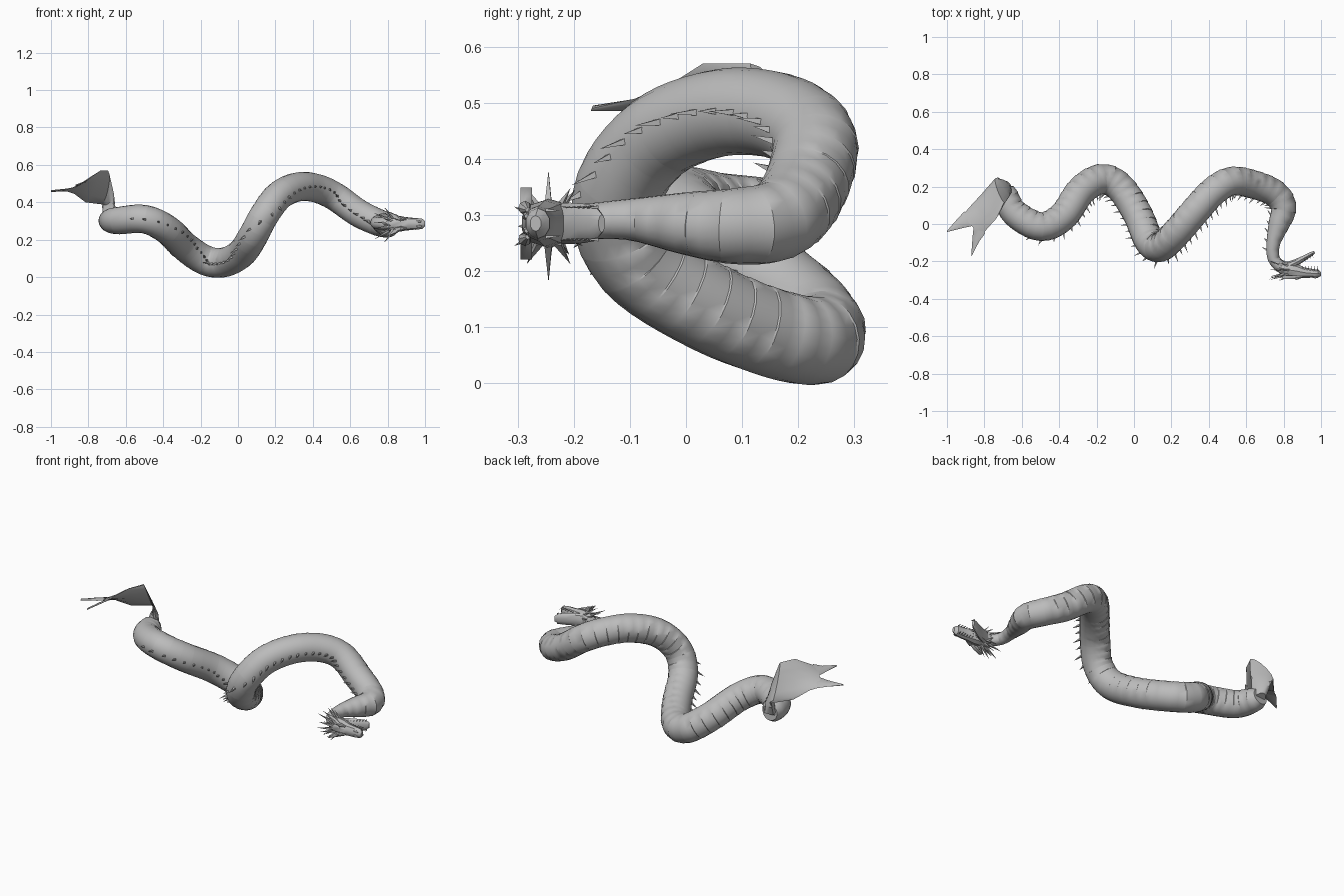
import bpy, bmesh, math
from mathutils import Vector as V

if "Cube" in bpy.data.objects:
    bpy.data.objects.remove(bpy.data.objects["Cube"])

skin = bpy.data.materials.new("grey_skin")
skin.use_nodes = True
GREY = (0.5, 0.5, 0.5, 1)
skin.diffuse_color = GREY
skin.node_tree.nodes["Principled BSDF"].inputs["Base Color"].default_value = GREY


def finish(name, bm, angle=40):
    bmesh.ops.recalc_face_normals(bm, faces=bm.faces)
    mesh = bpy.data.meshes.new(name)
    bm.to_mesh(mesh)
    bm.free()
    mesh.materials.append(skin)
    ob = bpy.data.objects.new(name, mesh)
    bpy.context.collection.objects.link(ob)
    bpy.ops.object.select_all(action='DESELECT')
    ob.select_set(True)
    bpy.context.view_layer.objects.active = ob
    bpy.ops.object.shade_smooth_by_angle(angle=math.radians(angle))


def skin_rings(bm, rings):
    """Join rings of points into a closed tube."""
    rows = [[bm.verts.new(p) for p in ring] for ring in rings]
    n = len(rows[0])
    for a, b in zip(rows, rows[1:]):
        for i in range(n):
            j = (i + 1) % n
            bm.faces.new((a[i], a[j], b[j], b[i]))
    bm.faces.new(rows[0])
    bm.faces.new(rows[-1])


def oval(c, w, h, n=12):
    c, w, h = V(c), V(w), V(h)
    return [c + w * math.cos(k * math.tau / n) + h * math.sin(k * math.tau / n)
            for k in range(n)]


def spike(bm, base, tip, r, n=4):
    base, tip = V(base), V(tip)
    d = (tip - base).normalized()
    a = d.orthogonal().normalized() * r
    ring = [bm.verts.new(p) for p in oval(base, a, d.cross(a), n)]
    top = bm.verts.new(tip)
    for i in range(n):
        bm.faces.new((ring[i], ring[(i + 1) % n], top))
    bm.faces.new(ring)


# Body centre line from tail to neck: x, y, z, radius
PATH = [(-.69, .2, .305, .045), (-.685, .16, .302, .062), (-.64, .06, .302, .073),
        (-.5, -.015, .31, .076), (-.38, .04, .255, .078), (-.28, .18, .16, .079),
        (-.17, .24, .088, .08), (-.07, .19, .08, .079), (.02, .05, .13, .079),
        (.08, -.09, .22, .079), (.14, -.125, .33, .078), (.22, -.055, .435, .078),
        (.32, .06, .482, .078), (.42, .17, .475, .077), (.52, .228, .43, .076),
        (.64, .21, .345, .075), (.75, .165, .292, .072), (.8, .09, .28, .068),
        (.775, 0, .285, .056), (.745, -.1, .292, .037), (.745, -.18, .288, .032),
        (.785, -.23, .285, .032), (.83, -.245, .285, .03)]


def spline(points, steps=14):
    pts = [V(p) for p in points]
    pts = [pts[0] * 2 - pts[1]] + pts + [pts[-1] * 2 - pts[-2]]
    out = []
    for a, b, c, d in zip(pts, pts[1:], pts[2:], pts[3:]):
        for k in range(steps):
            t = k / steps
            out.append((b * 2 + (c - a) * t + (a * 2 - b * 5 + c * 4 - d) * t * t
                        + (b * 3 - a - c * 3 + d) * t ** 3) / 2)
    return out + [pts[-2]]


line = spline(PATH)
dist = [0]
for a, b in zip(line, line[1:]):
    dist.append(dist[-1] + (b - a).xyz.length)
LENGTH = dist[-1]


def frame(s):
    """Centre, tangent, back direction, side direction and radius at length s."""
    i = max(k for k in range(len(line) - 1) if dist[k] <= s)
    p = line[i].lerp(line[i + 1], (s - dist[i]) / (dist[i + 1] - dist[i]))
    lo, hi = max(i - 2, 0), min(i + 3, len(line) - 1)
    t = (line[hi].xyz - line[lo].xyz).normalized()
    # The back rolls downward a little where the body climbs out of its low bend
    back = t.cross(V((0, 0, 1))).normalized()
    back.z -= .5 * math.exp(-((p.x - .04) / .09) ** 2)
    back = (back - t * back.dot(t)).normalized()
    return p.xyz, t, back, back.cross(t), p.w


# Body with overlapping belly plates
SIDES, RIBS = 20, 52
rings = []
for k in range(RIBS):
    for f, lift in ((0, 0), (.48, .02), (.95, .04)):
        c, t, back, side, r = frame((k + f) / RIBS * LENGTH)
        ring = []
        for i in range(SIDES):
            a = i * math.tau / SIDES
            belly = max(0, -math.cos(a) - .25) ** .5
            ring.append(c + (back * math.cos(a) + side * math.sin(a)) * r * (1 + lift * belly))
        rings.append(ring)
bm = bmesh.new()
skin_rings(bm, rings)
finish("body", bm)

# Back spines leaning towards the tail
bm = bmesh.new()
COUNT = 54
for k in range(COUNT):
    f = .1 + .86 * k / COUNT
    c, t, back, side, r = frame(f * LENGTH)
    size = (.018 + .02 * math.sin(math.pi * f)) * (1.15 if k % 2 else .8)
    base = c + back * r * .95
    spike(bm, base, base + back * size - t * size * .55, .008)
finish("back_spines", bm, 20)

# Tail stalk opening into a broad, steeply tilted fin
bm = bmesh.new()
skin_rings(bm, [oval(*row) for row in (
    ((-.688, .185, .29), (-.035, 0, 0), (0, -.045, -.02)),
    ((-.69, .2, .36), (-.035, .015, -.005), (.01, -.038, 0)),
    ((-.695, .2, .42), (-.025, .045, -.035), (.02, -.02, -.01)),
    ((-.715, .18, .48), (-.02, .065, -.09), (.02, -.015, -.013)),
    ((-.775, .095, .485), (-.04, .065, -.085), (.012, -.01, -.008)),
    ((-.83, .035, .49), (-.045, .06, -.045), (.004, -.004, -.009)),
    ((-.868, -.01, .484), (-.05, .055, -.025), (.001, -.001, -.003)))])
finish("tail_fin", bm)

# Forked tail lobes
bm = bmesh.new()
for rows in (
    (((-.875, .03, .472), (-.033, .036, -.015)), ((-.925, .005, .466), (-.017, .025, -.006)),
     ((-1, -.04, .46), (0, .003, 0))),
    (((-.825, -.02, .505), (-.03, .03, -.02)), ((-.845, -.08, .497), (-.018, .012, -.01)),
     ((-.868, -.168, .49), (-.002, 0, 0)))):
    skin_rings(bm, [oval(c, w, (0, -.002, -.005), 8) for c, w in rows])
finish("tail_lobes", bm)


# Head lies on its side: top of the skull faces -y, its width runs along z
def head_part(name, rows, lean=0, n=10):
    bm = bmesh.new()
    skin_rings(bm, [oval((x, y, .285), (0, 0, s), (lean * u, u, 0), n) for x, y, u, s in rows])
    finish(name, bm, 35)


head_part("skull", [(.775, -.232, .032, .032), (.82, -.244, .045, .044), (.87, -.252, .042, .041),
                    (.91, -.26, .03, .033), (.955, -.264, .024, .031), (.985, -.264, .022, .027),
                    (1, -.268, .01, .014)])
head_part("lower_jaw", [(.82, -.228, .024, .036), (.865, -.207, .018, .037),
                        (.91, -.182, .013, .035), (.945, -.162, .011, .031),
                        (.965, -.15, .006, .016)], -.5)

# Teeth, brows, nostrils, cheek frills and crown spikes, mirrored across the head
teeth, features, crown = bmesh.new(), bmesh.new(), bmesh.new()
for m in (-1, 1):
    for k in range(6):
        x = .9 + k * .016
        spike(teeth, (x, -.25, .285 + m * .024), (x + .003, -.222, .285 + m * .022), .004)
        x, y = .88 + k * .014, -.196 + k * .0078
        spike(teeth, (x, y, .285 + m * .029), (x + .01, y - .024, .285 + m * .028), .004)
    # Brows
    skin_rings(features, [oval((x, y, .285 + m * z), (0, 0, r), (0, r, 0), 8)
                          for x, y, z, r in ((.84, -.28, .028, .006), (.87, -.287, .028, .012),
                                             (.9, -.282, .024, .004))])
    # Nostrils
    skin_rings(features, [oval((x, -.284, .285 + m * .013), (0, 0, r), (0, r, 0), 6)
                          for x, r in ((.955, .004), (.97, .008), (.983, .004))])
    # Cheek frills
    skin_rings(features, [oval((x, -.285, .285 + m * z), (w, 0, 0), (0, .012, 0), 6)
                          for x, z, w in ((.85, .028, .03), (.83, .048, .022), (.8, .064, .006))])
for ring, (x, reach, sweep, count) in enumerate(((.835, .1, .06, 12), (.805, .08, .08, 10))):
    for k in range(count):
        a = (k + ring * .5) * math.tau / count
        d = V((0, -math.cos(a), math.sin(a)))
        c = V((x, -.245, .28))
        far = reach * (1 if k % 2 else .78) * (.7 if abs(d.y) > .7 else 1)
        spike(crown, c + d * .033, c + d * far - V((sweep, 0, 0)), .009)
finish("teeth", teeth, 20)
finish("face_features", features)
finish("crown_spikes", crown, 20)
